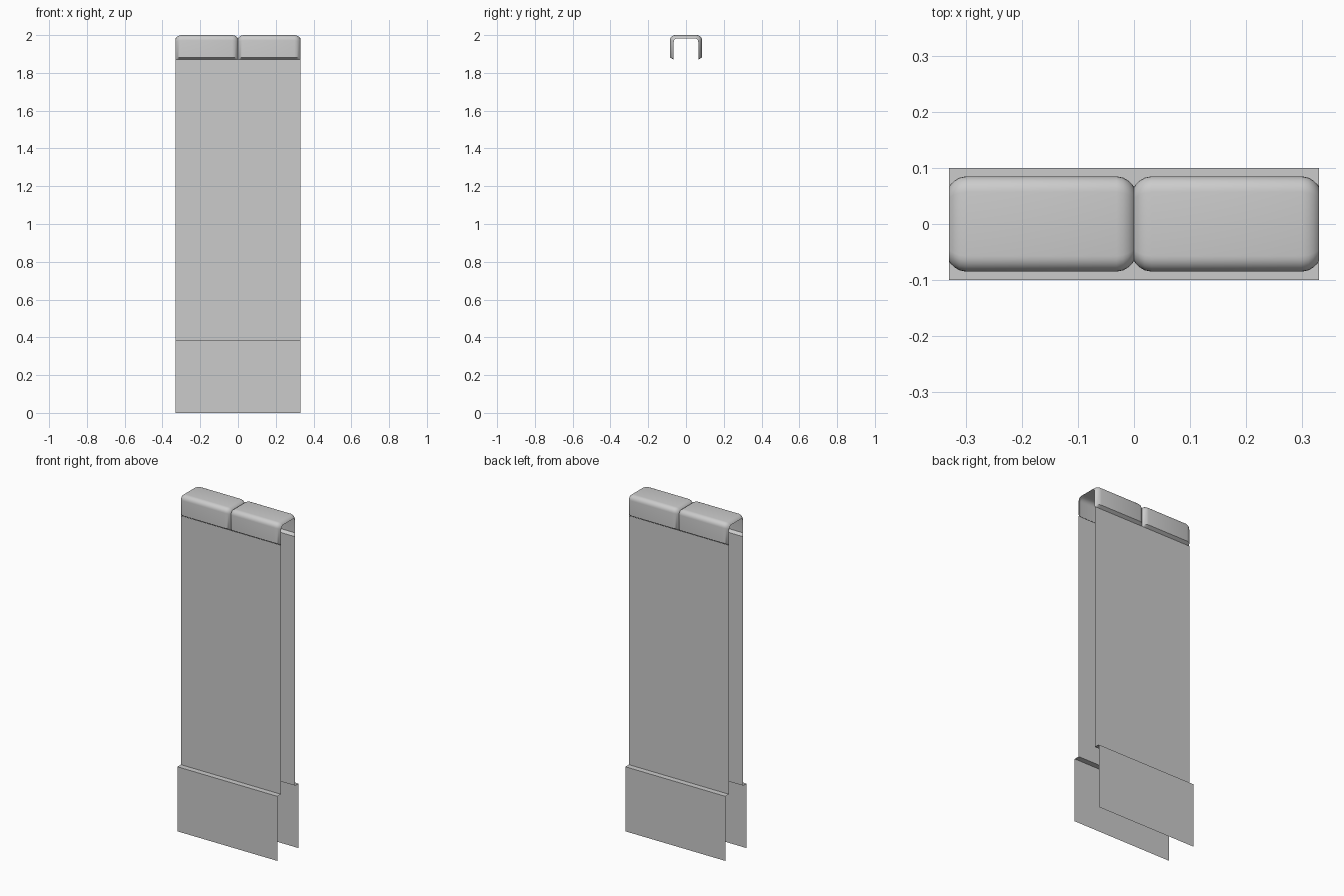
import bpy, math

if "Cube" in bpy.data.objects:
    bpy.data.objects.remove(bpy.data.objects["Cube"])

HALF = 0.33      # half length of the wall section
WALL_Y = 0.067   # half thickness of the wall
JOIN_Z = 1.87    # where the wall meets the coping


def loft(name, sections):
    """Open sheet skinned through equal-length rows of points."""
    n = len(sections[0])
    verts = [p for row in sections for p in row]
    faces = [(i * n + j, i * n + j + 1, (i + 1) * n + j + 1, (i + 1) * n + j)
             for i in range(len(sections) - 1) for j in range(n - 1)]
    mesh = bpy.data.meshes.new(name)
    mesh.from_pydata(verts, [], faces)
    ob = bpy.data.objects.new(name, mesh)
    bpy.context.collection.objects.link(ob)
    return ob


def cap_profile(inset):
    """Arch-shaped coping section, going from back (+y) over the top to front."""
    w, top, r = 0.085 - inset, 2.0 - inset * 0.85, 0.028 - inset * 0.4
    half = [(WALL_Y - 0.001, JOIN_Z), (w, JOIN_Z + 0.012)]
    for k in range(7):
        a = math.radians(15 * k)
        half.append((w - r + r * math.cos(a), top - r + r * math.sin(a)))
    return half + [(-y, z) for y, z in reversed(half)]


# Wall faces with the stepped plinth, front and back
for name, s in (("front_wall_panel", -1), ("back_wall_panel", 1)):
    profile = [(0.1, 0), (0.1, 0.385), (WALL_Y, 0.385), (WALL_Y, JOIN_Z)]
    loft(name, [[(x, s * y, z) for y, z in profile] for x in (s * HALF, -s * HALF)])

# Two rounded coping stones, open at the ends
rounding = [(0, 0.020), (0.003, 0.0145), (0.010, 0.0078), (0.019, 0.0025), (0.031, 0)]
stations = rounding + [(HALF - d, i) for d, i in reversed(rounding)]
for name, x0 in (("left_coping_stone", -HALF), ("right_coping_stone", 0)):
    rows = [[(x0 + d, y, z) for y, z in cap_profile(i)] for d, i in reversed(stations)]
    stone = loft(name, rows)
    bpy.ops.object.select_all(action='DESELECT')
    stone.select_set(True)
    bpy.context.view_layer.objects.active = stone
    bpy.ops.object.shade_smooth_by_angle(angle=math.radians(40))
